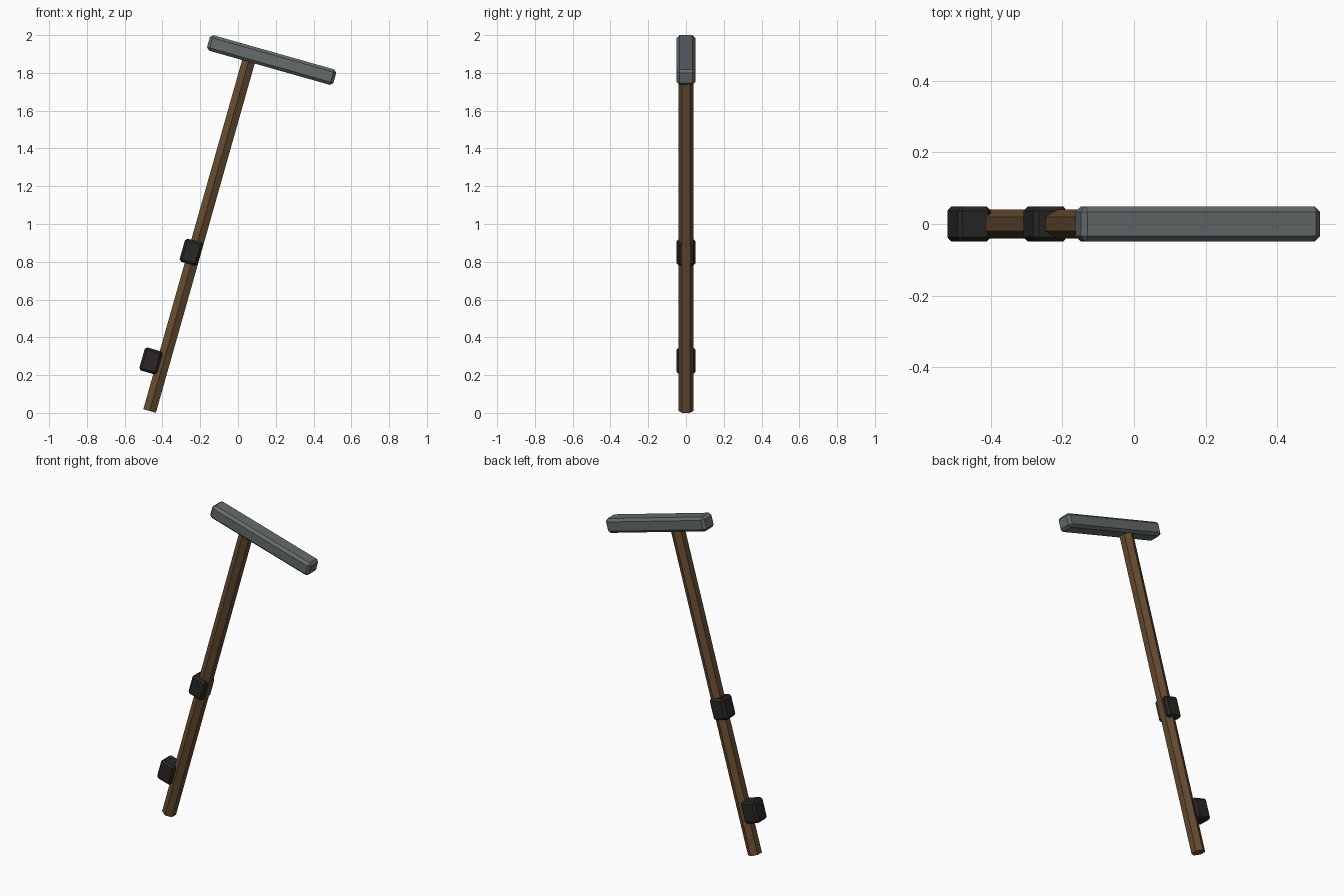
import bpy, math
from mathutils import Vector

if "Cube" in bpy.data.objects:
    bpy.data.objects.remove(bpy.data.objects["Cube"])

TILT = math.radians(15.8)  # whole tool leans towards +x


def material(name, rgb):
    m = bpy.data.materials.new(name)
    m.diffuse_color = (*rgb, 1)
    m.use_nodes = True
    m.node_tree.nodes["Principled BSDF"].inputs["Base Color"].default_value = m.diffuse_color
    return m


steel = material("steel", (0.13, 0.145, 0.15))
wood = material("wood", (0.13, 0.07, 0.03))
rubber = material("rubber", (0.022, 0.02, 0.018))


def block(name, x, z, size, bevel, mat):
    """Chamfered box aligned with the leaning handle."""
    bpy.ops.mesh.primitive_cube_add(size=1, location=(x, 0, z), rotation=(0, TILT, 0))
    o = bpy.context.object
    o.name = name
    o.scale = size
    bpy.ops.object.transform_apply(location=False, rotation=False, scale=True)
    mod = o.modifiers.new("chamfer", "BEVEL")
    mod.width = bevel
    mod.segments = 1
    o.data.materials.append(mat)
    return o


# Hexagonal wooden handle, ending inside the head
bottom = Vector((-0.468, 0, 0.01))
length = 1.93
axis = Vector((math.sin(TILT), 0, math.cos(TILT)))
bpy.ops.mesh.primitive_cylinder_add(vertices=6, radius=0.04, depth=length,
                                    location=bottom + axis * length / 2,
                                    rotation=(0, TILT, 0))
handle = bpy.context.object
handle.name = "handle"
handle.data.materials.append(wood)

# Long steel bar across the top
block("head_bar", 0.178, 1.868, (0.695, 0.098, 0.085), 0.015, steel)

# Two grip blocks on the back of the handle
for name, x, z in (("middle_grip", -0.248, 0.851), ("lower_grip", -0.461, 0.275)):
    block(name, x, z, (0.098, 0.098, 0.127), 0.012, rubber)
